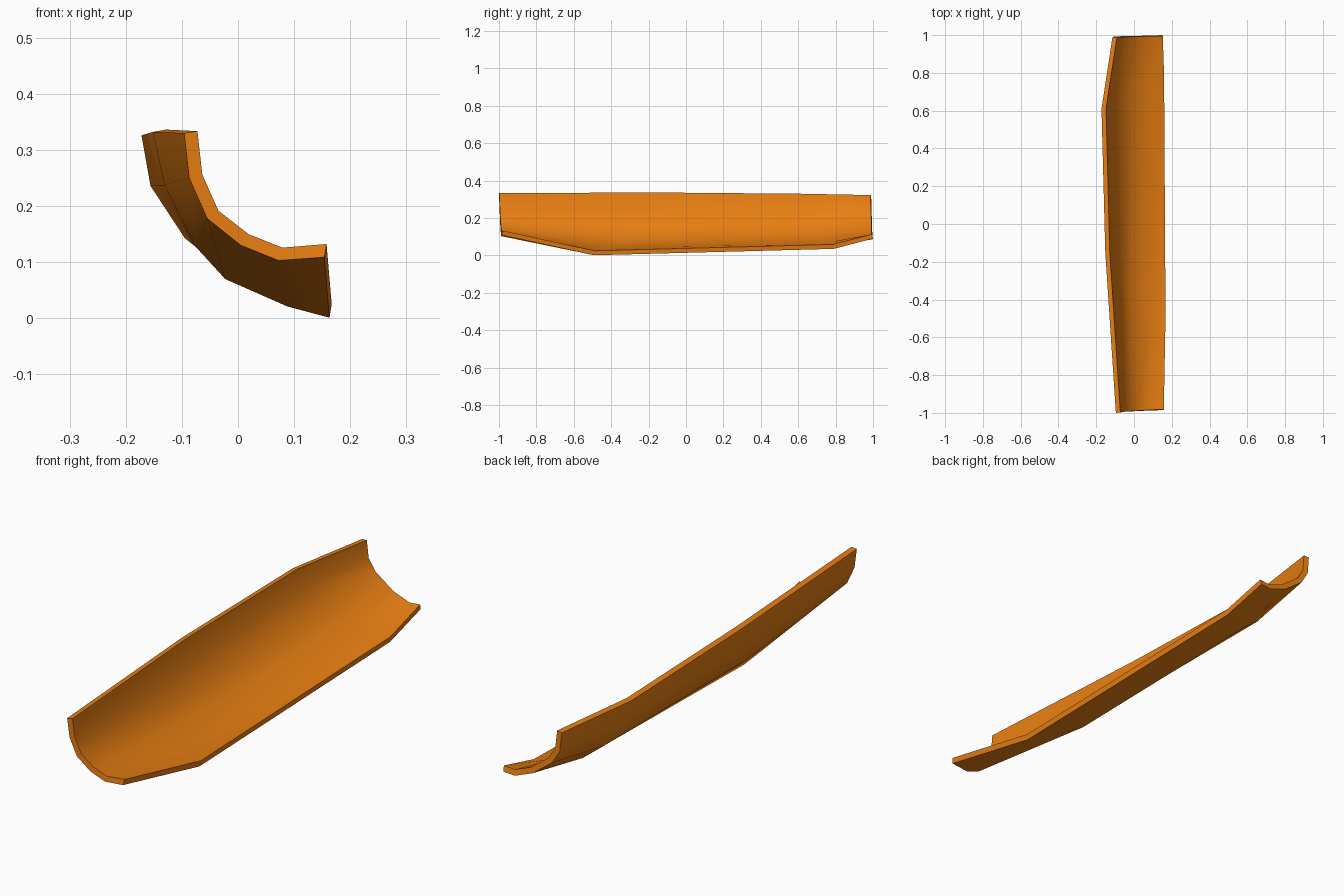
import bpy, bmesh

if "Cube" in bpy.data.objects:
    bpy.data.objects.remove(bpy.data.objects["Cube"])

# Orange panel material
orange = bpy.data.materials.new("orange")
orange.diffuse_color = (0.8, 0.21, 0.006, 1)
orange.use_nodes = True
orange.node_tree.nodes["Principled BSDF"].inputs["Base Color"].default_value = orange.diffuse_color

# Outer-side cross-sections: (y at the high edge, y at the low edge, [(x, z), ...])
sections = [
    (-1.0, -0.985, [(-.096, .330), (-.087, .250), (-.055, .178), (.005, .130), (.072, .103), (.154, .109)]),
    (-0.15, -0.49, [(-.152, .332), (-.131, .237), (-.075, .127), (-.023, .070), (.088, .021), (.163, .001)]),
    (0.61, 0.79, [(-.172, .326), (-.156, .236), (-.095, .143), (-.020, .085), (.075, .045), (.156, .035)]),
    (0.99, 1.0, [(-.114, .320), (-.106, .240), (-.072, .184), (.018, .117), (.098, .086), (.150, .090)]),
]

# Loft the curved sheet through the sections
bm = bmesh.new()
rows = []
for y0, y1, prof in sections:
    n = len(prof) - 1
    rows.append([bm.verts.new((x, y0 + (y1 - y0) * i / n, z)) for i, (x, z) in enumerate(prof)])
for a, b in zip(rows, rows[1:]):
    for i in range(len(a) - 1):
        bm.faces.new((a[i], b[i], b[i + 1], a[i + 1]))

# Make the normals face the underside, so the thickness grows to the inner side
bm.normal_update()
if sum(f.normal.z for f in bm.faces) > 0:
    bmesh.ops.reverse_faces(bm, faces=bm.faces[:])
mesh = bpy.data.meshes.new("curved_panel")
bm.to_mesh(mesh)
bm.free()
mesh.materials.append(orange)
panel = bpy.data.objects.new("curved_panel", mesh)
bpy.context.collection.objects.link(panel)

# Sheet thickness
solid = panel.modifiers.new("thickness", 'SOLIDIFY')
solid.thickness = 0.024
solid.offset = -1
solid.use_even_offset = True

# Smooth bend, crisp rim
bpy.context.view_layer.objects.active = panel
panel.select_set(True)
bpy.ops.object.modifier_apply(modifier=solid.name)
bpy.ops.object.shade_smooth_by_angle(angle=0.8)
